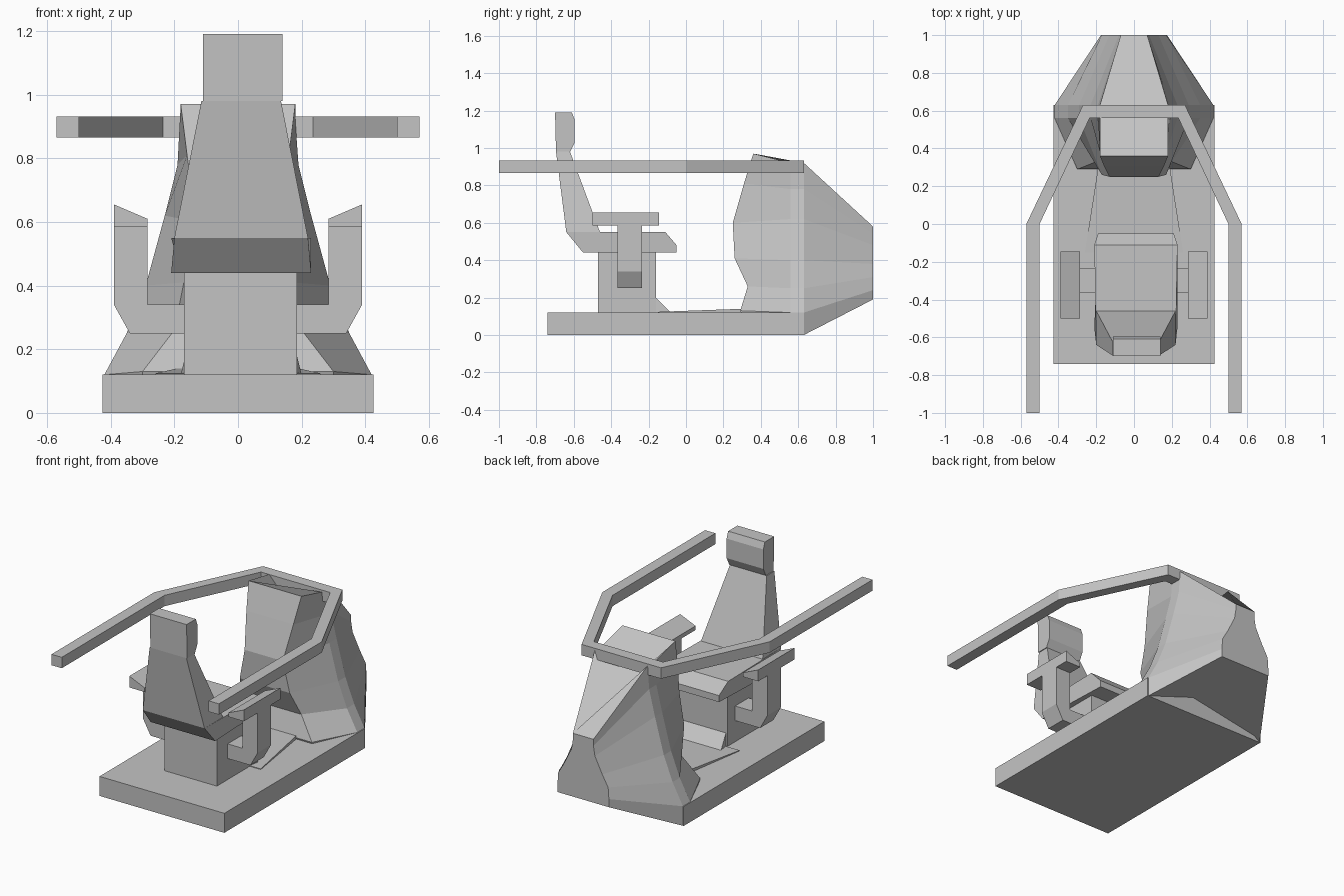
import bpy, bmesh

old = bpy.data.objects.get("Cube")
if old:
    bpy.data.objects.remove(old, do_unlink=True)

grey = bpy.data.materials.new("plain_grey")
grey.use_nodes = True
COLOUR = (0.55, 0.55, 0.55, 1)
grey.diffuse_color = COLOUR
grey.node_tree.nodes["Principled BSDF"].inputs["Base Color"].default_value = COLOUR


def loft(name, rings):
    """Closed flat-shaded solid through rings of equal point count."""
    bm = bmesh.new()
    loops = [[bm.verts.new(p) for p in ring] for ring in rings]
    n = len(loops[0])
    for low, high in zip(loops, loops[1:]):
        for i in range(n):
            j = (i + 1) % n
            bm.faces.new((low[i], low[j], high[j], high[i]))
    bm.faces.new(loops[0][::-1])
    bm.faces.new(loops[-1])
    bmesh.ops.recalc_face_normals(bm, faces=bm.faces)
    mesh = bpy.data.meshes.new(name)
    bm.to_mesh(mesh)
    bm.free()
    mesh.materials.append(grey)
    obj = bpy.data.objects.new(name, mesh)
    bpy.context.collection.objects.link(obj)
    return obj


def side_profile(name, points, cx=0.01):
    """Side outline of (y, z, half width) spanned across x."""
    return loft(name, [[(cx + s * w, y, z) for y, z, w in points] for s in (-1, 1)])


def box(name, x0, x1, y0, y1, z0, z1):
    return loft(name, [[(x0, y0, z), (x1, y0, z), (x1, y1, z), (x0, y1, z)]
                       for z in (z0, z1)])


# Floor slab and seat pedestal
box("base_slab", -0.425, 0.425, -0.74, 0.63, 0, 0.12)
box("seat_pedestal", -0.17, 0.185, -0.47, -0.16, 0.11, 0.46)

# Foot plate with a small ramp against the pedestal
side_profile("foot_plate", [(-0.15, 0.11, 0.26), (0.3, 0.11, 0.19),
                            (0.3, 0.14, 0.19), (-0.15, 0.124, 0.26)], 0)
side_profile("foot_ramp", [(-0.17, 0.11, 0.17), (-0.08, 0.12, 0.19),
                           (-0.16, 0.2, 0.17)])

# Console: each level holds front (half width, y, z), side (half width, z),
# and tail (half width, z)
levels = [
    ((0.30, 0.32, 0.05), (0.42, 0.00), (0.175, 0.19)),
    ((0.30, 0.29, 0.13), (0.42, 0.12), (0.175, 0.24)),
    ((0.20, 0.33, 0.26), (0.35, 0.25), (0.17, 0.31)),
    ((0.17, 0.26, 0.41), (0.29, 0.40), (0.13, 0.38)),
    ((0.13, 0.25, 0.60), (0.23, 0.62), (0.08, 0.48)),
    ((0.16, 0.31, 0.81), (0.19, 0.78), (0.07, 0.54)),
    ((0.18, 0.36, 0.97), (0.18, 0.92), (0.07, 0.58)),
]
rings = []
for (fw, fy, fz), (sw, sz), (tw, tz) in levels:
    half = [(fw, fy, fz), (sw, 0.56, sz), (sw, 0.63, sz), (tw, 1.0, tz)]
    rings.append(half + [(-x, y, z) for x, y, z in reversed(half)])
loft("console", rings)

# Seat
side_profile("seat_cushion", [(-0.64, 0.55, 0.21), (-0.55, 0.44, 0.22), (-0.05, 0.44, 0.2),
                              (-0.05, 0.48, 0.2), (-0.11, 0.55, 0.22)])
side_profile("seat_back", [(-0.64, 0.55, 0.21), (-0.695, 0.98, 0.125),
                           (-0.62, 0.98, 0.125), (-0.46, 0.55, 0.21)])
side_profile("headrest", [(y, z, 0.125) for y, z in (
    (-0.695, 0.98), (-0.7, 1.19), (-0.61, 1.19), (-0.595, 1.15),
    (-0.595, 1.03), (-0.62, 0.98))], 0.015)

# Armrests: hooked support and sloping pad on each side
support = [(0.39, 0.6), (0.39, 0.34), (0.34, 0.25), (0.16, 0.25),
           (0.16, 0.34), (0.285, 0.34), (0.285, 0.6)]
pad = [(0.285, 0.585), (0.39, 0.585), (0.39, 0.655), (0.285, 0.61)]
for side, s in (("left", 1), ("right", -1)):
    loft(side + "_arm_support", [[(s * x, y, z) for x, z in support]
                                 for y in (-0.365, -0.235)])
    loft(side + "_arm_pad", [[(s * x, y, z) for x, z in pad]
                             for y in (-0.5, -0.145)])

# Guard rail: one bent bar running round the console
outer = [(0.57, -1.0), (0.57, 0.0), (0.27, 0.63)]
inner = [(0.5, -1.0), (0.5, 0.0), (0.235, 0.56)]
path = list(zip(outer, inner))
path += [((-a, b), (-c, d)) for (a, b), (c, d) in reversed(path)]
loft("guard_rail", [[(*o, 0.865), (*o, 0.932), (*i, 0.932), (*i, 0.865)]
                    for o, i in path])
